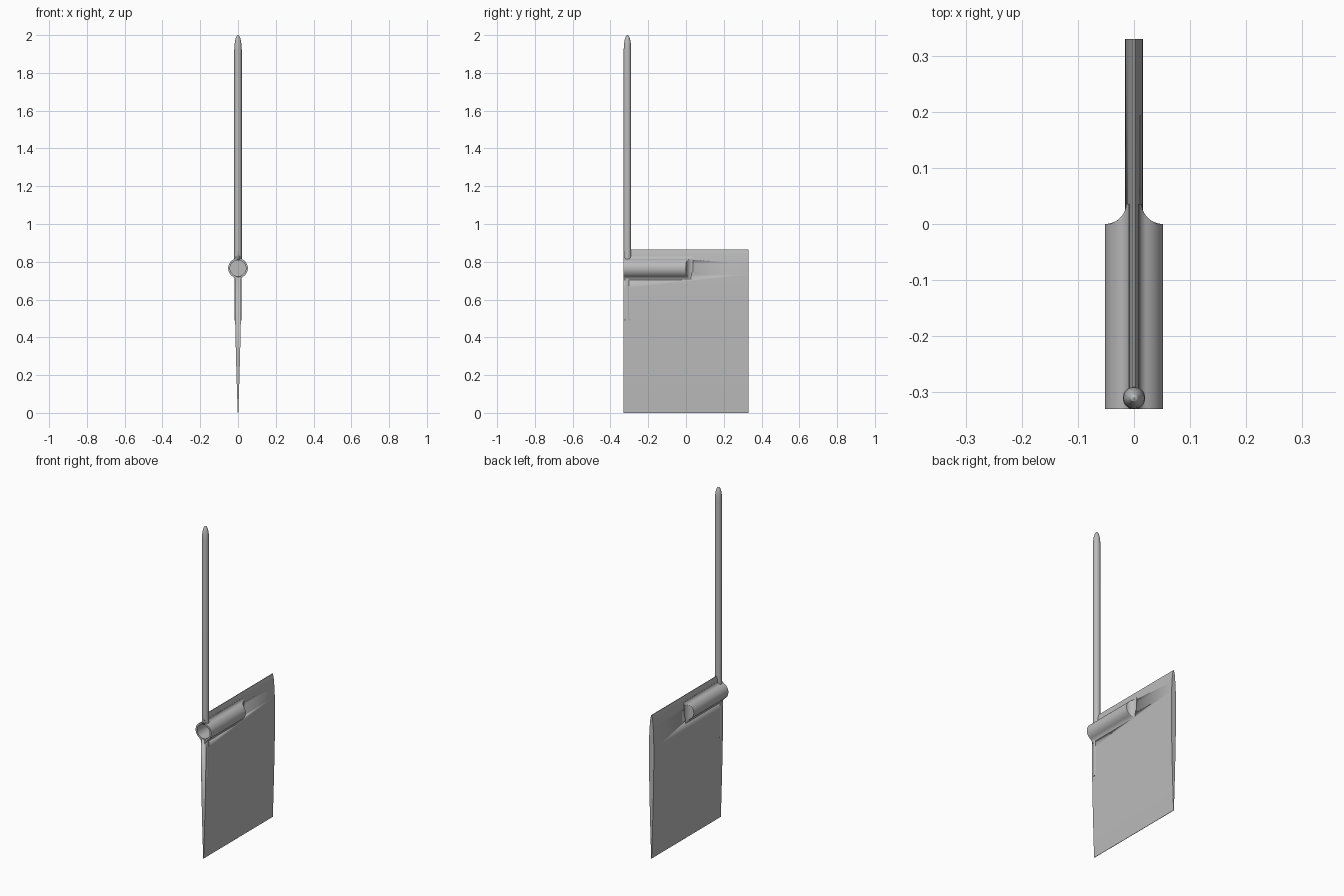
import bpy, bmesh
from math import sin, cos, pi, atan2, sqrt, hypot

cube = bpy.data.objects.get("Cube")
if cube:
    bpy.data.objects.remove(cube, do_unlink=True)

grey = bpy.data.materials.new("light_grey")
grey.use_nodes = True
colour = (0.5, 0.5, 0.5, 1)
grey.diffuse_color = colour
grey.node_tree.nodes["Principled BSDF"].inputs["Base Color"].default_value = colour


def loft(name, rings, angle=0.5):
    """Skin a list of equal-length point rings and cap both ends."""
    bm = bmesh.new()
    loops = [[bm.verts.new(p) for p in ring] for ring in rings]
    n = len(loops[0])
    for a, b in zip(loops, loops[1:]):
        for i in range(n):
            j = (i + 1) % n
            bm.faces.new((a[i], a[j], b[j], b[i]))
    bm.faces.new(loops[0][::-1])
    bm.faces.new(loops[-1])
    bmesh.ops.remove_doubles(bm, verts=bm.verts, dist=1e-6)
    bmesh.ops.recalc_face_normals(bm, faces=bm.faces)
    mesh = bpy.data.meshes.new(name)
    bm.to_mesh(mesh)
    bm.free()
    mesh.materials.append(grey)
    ob = bpy.data.objects.new(name, mesh)
    bpy.context.collection.objects.link(ob)
    bpy.ops.object.select_all(action='DESELECT')
    ob.select_set(True)
    bpy.context.view_layer.objects.active = ob
    bpy.ops.object.shade_smooth_by_angle(angle=angle)
    return ob


def circle(r, n=40):
    return [(r * cos(2 * pi * i / n), r * sin(2 * pi * i / n)) for i in range(n)]


def rod(name, profile, y):
    return loft(name, [[(a, y + b, z) for a, b in circle(r)] for r, z in profile])


TUBE_Z, TUBE_R, BORE_R = 0.766, 0.052, 0.042
FRONT, BACK = -0.33, 0.33

# Fin blade: thin streamlined section swept from front to back
half = [(0.0012, 0), (0.005, 0.1), (0.008, 0.2), (0.0108, 0.3), (0.0132, 0.4),
        (0.0152, 0.5), (0.0163, 0.6), (0.0163, 0.66), (0.015, 0.73),
        (0.012, 0.79), (0.0075, 0.84), (0.002, 0.865)]
section = half + [(-x, z) for x, z in reversed(half)]
blade = loft("fin_blade", [[(x, y, z) for x, z in section] for y in (FRONT, BACK)])

# Clear the blade out of the bore
cutter = loft("bore_cutter", [[(a, y, TUBE_Z + b) for a, b in circle(0.046)]
                              for y in (-0.4, -0.01)])
cutter.hide_render = True
cut = blade.modifiers.new("bore", 'BOOLEAN')
cut.operation, cut.object, cut.solver = 'DIFFERENCE', cutter, 'EXACT'
bpy.context.view_layer.objects.active = blade
bpy.ops.object.modifier_apply(modifier=cut.name)
bpy.data.objects.remove(cutter, do_unlink=True)


def fillet(wall, r, steps=8):
    """Arc from the blade wall to the tube, for the lower side."""
    cx = wall + r
    cz = -sqrt((TUBE_R + r) ** 2 - cx ** 2)
    end = atan2(-cz, -cx)
    return [(cx + r * cos(pi + (end - pi) * i / steps),
             cz + r * sin(pi + (end - pi) * i / steps)) for i in range(steps + 1)]


# Socket tube: round section with concave fillets into the blade
low = fillet(0.0145, 0.035)
high = [(x, -z) for x, z in reversed(fillet(0.009, 0.022))]
a0, a1 = atan2(low[-1][1], low[-1][0]), atan2(high[0][1], high[0][0])
arc = [(TUBE_R * cos(a0 + (a1 - a0) * i / 24), TUBE_R * sin(a0 + (a1 - a0) * i / 24))
       for i in range(1, 24)]
right = low + arc + high
outer = right + [(-x, z) for x, z in reversed(right)]
inner = [(x * BORE_R / hypot(x, z), z * BORE_R / hypot(x, z)) for x, z in outer]


def ring(points, y, limit=1):
    return [(max(-limit, min(limit, x)), y, TUBE_Z + z) for x, z in points]


rings = [ring(inner, -0.012), ring(inner, FRONT), ring(outer, FRONT), ring(outer, 0)]
for i in range(1, 11):
    a = pi / 2 * (1 - i / 10)
    rings.append(ring(outer, 0.036 * (1 - sin(a)), 0.052 - 0.038 * cos(a)))
loft("socket_tube", rings, 0.6)

# Mast with a rounded tip, and its lower root buried in the blade
rod("mast", [(0.02, 0.809), (0.02, 1.92), (0.0185, 1.95), (0.0155, 1.972),
             (0.011, 1.988), (0.006, 1.997), (0.0005, 2)], -0.31)
rod("mast_root", [(0.0185, 0.49), (0.0185, 0.718)], -0.311)
